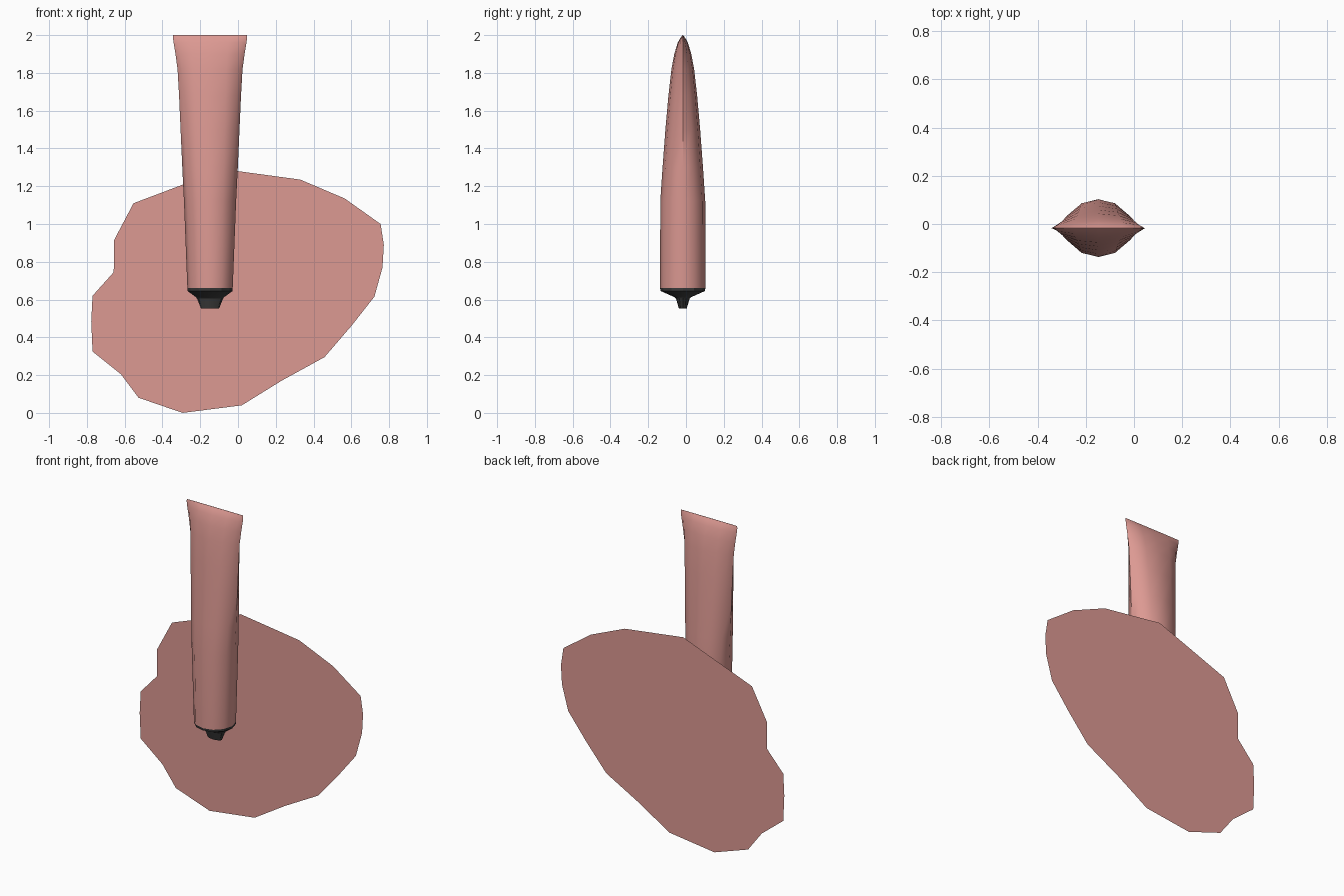
import bpy, bmesh, math

if "Cube" in bpy.data.objects:
    bpy.data.objects.remove(bpy.data.objects["Cube"])

CX, CY, SIDES = -0.148, -0.017, 12


def material(name, rgb):
    m = bpy.data.materials.new(name)
    m.diffuse_color = (*rgb, 1)
    m.use_nodes = True
    m.node_tree.nodes["Principled BSDF"].inputs["Base Color"].default_value = m.diffuse_color
    return m


def finish(name, bm, mat, smooth_angle=None):
    me = bpy.data.meshes.new(name)
    bm.to_mesh(me)
    bm.free()
    ob = bpy.data.objects.new(name, me)
    bpy.context.collection.objects.link(ob)
    me.materials.append(mat)
    if smooth_angle:
        bpy.ops.object.select_all(action='DESELECT')
        ob.select_set(True)
        bpy.context.view_layer.objects.active = ob
        bpy.ops.object.shade_smooth_by_angle(angle=math.radians(smooth_angle))
    return ob


def loft(name, sections, mat, smooth_angle):
    """Bridge elliptical rings given as (z, half width x, half depth y)."""
    bm = bmesh.new()
    rings = []
    for z, rx, ry in sections:
        angles = [2 * math.pi * i / SIDES for i in range(SIDES)]
        rings.append([bm.verts.new((CX + rx * math.cos(a), CY + ry * math.sin(a), z))
                      for a in angles])
    for lo, hi in zip(rings, rings[1:]):
        for i in range(SIDES):
            j = (i + 1) % SIDES
            bm.faces.new((lo[i], lo[j], hi[j], hi[i]))
    bm.faces.new(rings[0][::-1])
    bm.faces.new(rings[-1])
    return finish(name, bm, mat, smooth_angle)


pink = material("pink", (0.72, 0.32, 0.29))
black = material("black", (0.045, 0.045, 0.045))

# Tube body: round at the cap, flattening and widening to the crimped end
loft("tube_body", [
    (0.66, 0.120, 0.120), (1.12, 0.138, 0.119), (1.30, 0.147, 0.107),
    (1.50, 0.156, 0.092), (1.68, 0.164, 0.076), (1.82, 0.172, 0.060),
    (1.90, 0.183, 0.045), (1.96, 0.193, 0.027), (1.985, 0.196, 0.013),
    (2.00, 0.195, 0.001)], pink, 40)

# Cap: rim, shoulder and narrow flattened nozzle
loft("tube_cap", [
    (0.553, 0.048, 0.021), (0.605, 0.069, 0.036), (0.613, 0.075, 0.045),
    (0.645, 0.119, 0.117), (0.66, 0.120, 0.120)], black, 25)

# Flat paint blot standing behind the tube
outline = [(-0.076, 1.29), (0.33, 1.235), (0.565, 1.135), (0.755, 1.0), (0.772, 0.89),
           (0.765, 0.77), (0.722, 0.615), (0.60, 0.46), (0.458, 0.295), (0.23, 0.17),
           (0.02, 0.04), (-0.293, 0.0), (-0.526, 0.08), (-0.62, 0.205), (-0.77, 0.325),
           (-0.777, 0.485), (-0.77, 0.62), (-0.658, 0.745), (-0.656, 0.915), (-0.553, 1.11)]
bm = bmesh.new()
bm.faces.new([bm.verts.new((x, 0.136, z)) for x, z in reversed(outline)])
finish("paint_blot", bm, pink)
